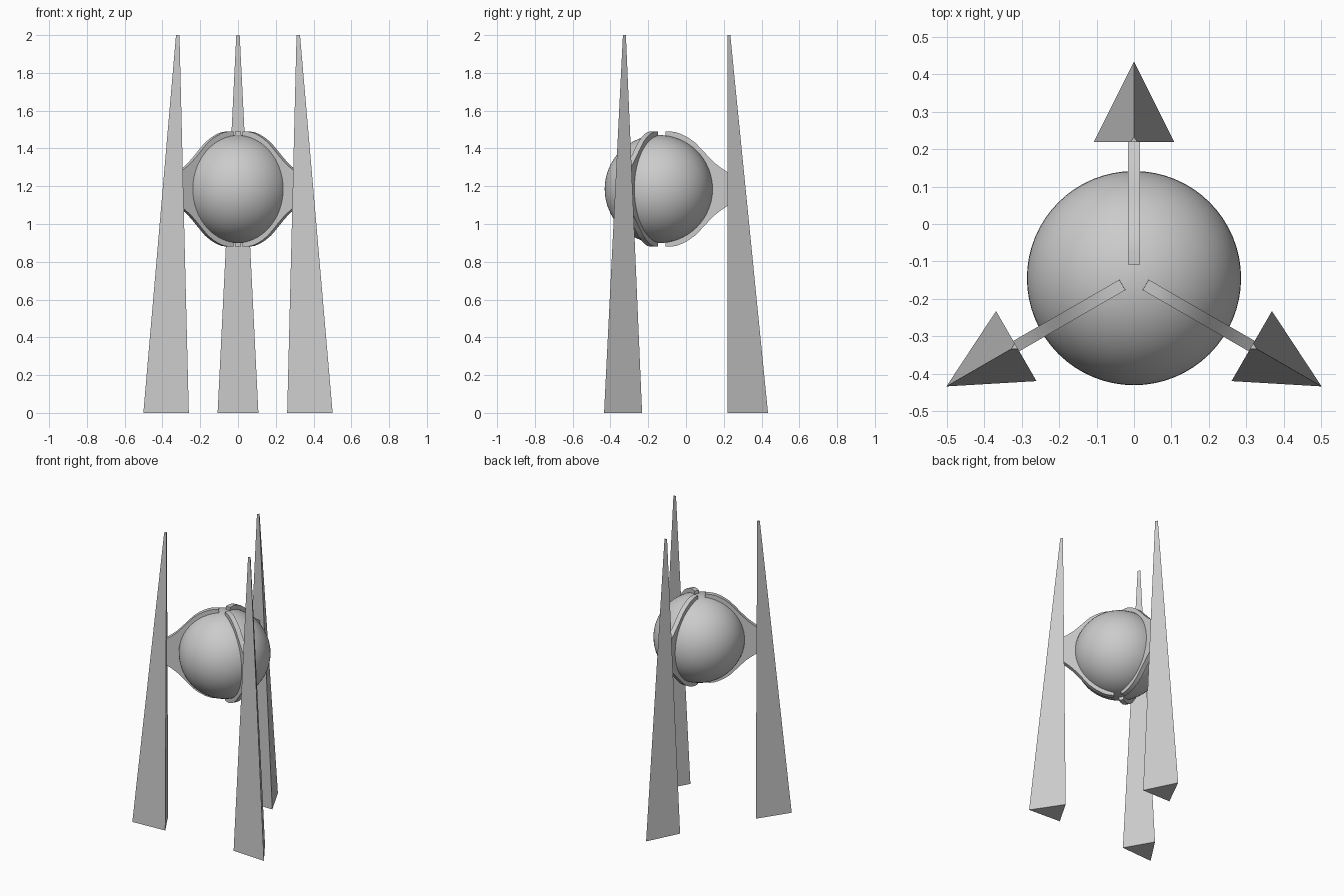
import bpy, bmesh, math
from mathutils import Matrix

if "Cube" in bpy.data.objects:
    bpy.data.objects.remove(bpy.data.objects["Cube"])

CY, CZ, R = -0.1445, 1.185, 0.286      # sphere centre and radius
NAMES = ("right", "back", "left")


def finish(bm, name, angle):
    """Place a part modelled along +X from the axis at the given angle."""
    bmesh.ops.recalc_face_normals(bm, faces=bm.faces)
    bm.transform(Matrix.Translation((0, CY, 0)) @ Matrix.Rotation(angle, 4, 'Z'))
    mesh = bpy.data.meshes.new(name)
    bm.to_mesh(mesh)
    bm.free()
    obj = bpy.data.objects.new(name, mesh)
    bpy.context.collection.objects.link(obj)
    return obj


# Tapered triangular pylon, inner face vertical
def pylon(name, angle):
    bm = bmesh.new()
    rings = []
    for z, half, depth in ((0, 0.108, 0.2155), (2, 0.009, 0.016)):
        rings.append([bm.verts.new((x, y, z)) for x, y in
                      ((0.363, -half), (0.363 + depth, 0), (0.363, half))])
    low, top = rings
    bm.faces.new(low)
    bm.faces.new(top)
    for i in range(3):
        j = (i + 1) % 3
        bm.faces.new((low[i], low[j], top[j], top[i]))
    finish(bm, name, angle)


# Thin curved plate that hugs the sphere and flares into the pylon
def bracket(name, angle):
    upper = [(0.036, 0.305), (0.07, 0.304), (0.095, 0.300), (0.12, 0.291),
             (0.155, 0.273), (0.193, 0.246), (0.225, 0.213), (0.262, 0.173),
             (0.298, 0.137), (0.33, 0.112), (0.366, 0.088)]
    outer = upper + [(r, -z) for r, z in reversed(upper)]
    a0 = math.acos(0.036 / R)
    ri = R - 0.002
    n = len(outer)
    inner = [(ri * math.cos(a), ri * math.sin(a))
             for a in (a0 * (1 - 2 * i / (n - 1)) for i in range(n))]
    bm = bmesh.new()
    rows = [[bm.verts.new((r, t, CZ + z)) for r, z in pts]
            for pts, t in ((outer, -0.016), (outer, 0.016), (inner, 0.016), (inner, -0.016))]
    for k in range(4):
        a, b = rows[k], rows[(k + 1) % 4]
        for i in range(n - 1):
            bm.faces.new((a[i], a[i + 1], b[i + 1], b[i]))
    for i in (0, n - 1):
        bm.faces.new([row[i] for row in rows])
    obj = finish(bm, name, angle)
    bpy.context.view_layer.objects.active = obj
    obj.select_set(True)
    bpy.ops.object.shade_smooth_by_angle(angle=math.radians(30))
    obj.select_set(False)


# Central sphere
bpy.ops.mesh.primitive_uv_sphere_add(segments=64, ring_count=32, radius=R, location=(0, CY, CZ))
bpy.context.object.name = "sphere"
bpy.ops.object.shade_smooth()
bpy.ops.object.select_all(action='DESELECT')

# Three pylons with brackets around the sphere
for i, side in enumerate(NAMES):
    angle = math.radians(-30 + 120 * i)
    pylon(side + "_pylon", angle)
    bracket(side + "_bracket", angle)
